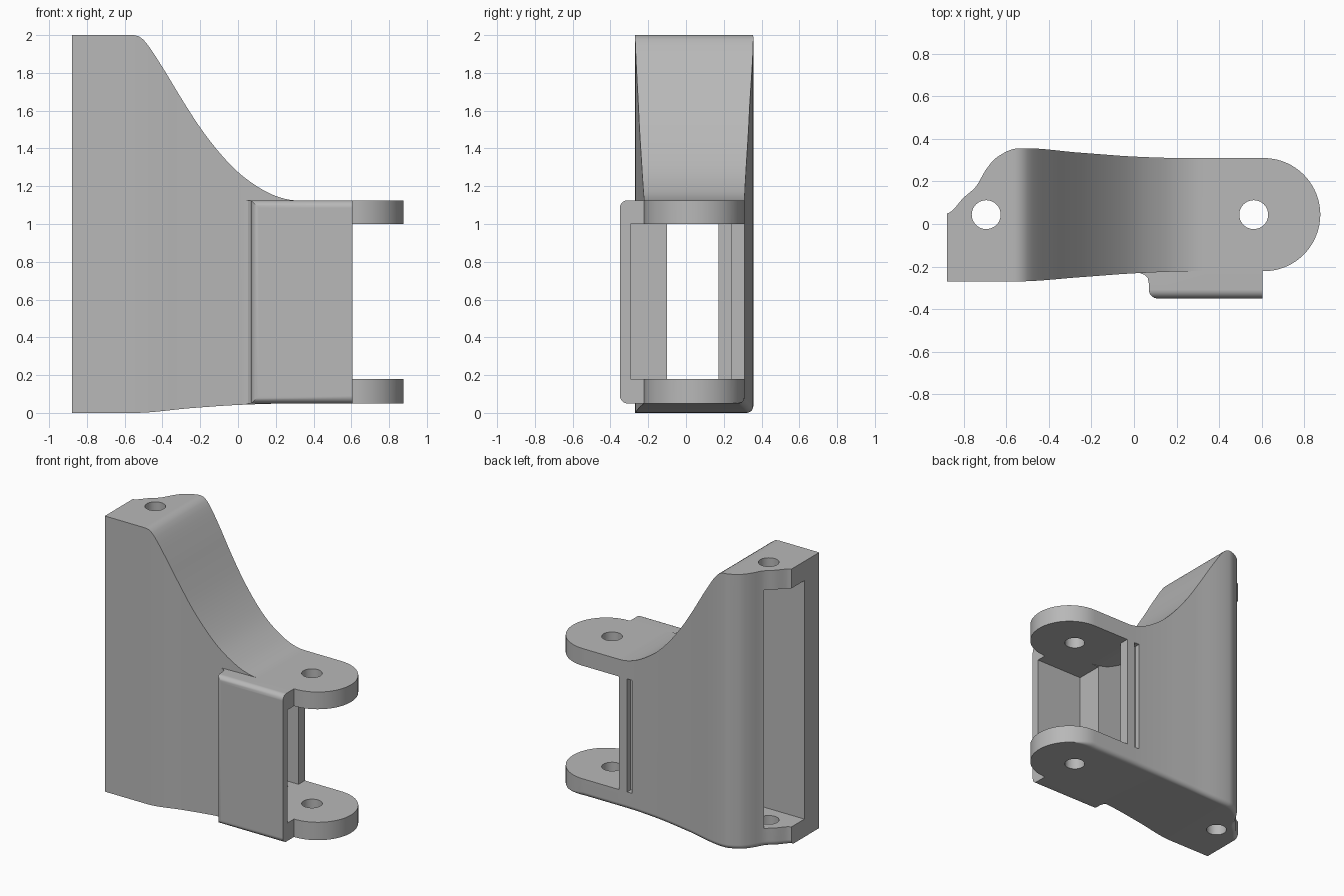
import bpy, bmesh, math

cube = bpy.data.objects.get("Cube")
if cube:
    bpy.data.objects.remove(cube, do_unlink=True)

grey = bpy.data.materials.new("plain_grey")
grey.use_nodes = True
COLOUR = (0.48, 0.48, 0.48, 1)
grey.diffuse_color = COLOUR
grey.node_tree.nodes["Principled BSDF"].inputs["Base Color"].default_value = COLOUR


def make_object(name, bm):
    bmesh.ops.recalc_face_normals(bm, faces=bm.faces)
    mesh = bpy.data.meshes.new(name)
    bm.to_mesh(mesh)
    bm.free()
    mesh.materials.append(grey)
    obj = bpy.data.objects.new(name, mesh)
    bpy.context.collection.objects.link(obj)
    return obj


def loft(rings):
    bm = bmesh.new()
    loops = [[bm.verts.new(p) for p in ring] for ring in rings]
    n = len(loops[0])
    for a, b in zip(loops, loops[1:]):
        for i in range(n):
            j = (i + 1) % n
            bm.faces.new((a[i], a[j], b[j], b[i]))
    bm.faces.new(loops[0])
    bm.faces.new(loops[-1])
    return bm


def box(name, x, y, z):
    ring = lambda h: [(x[0], y[0], h), (x[1], y[0], h), (x[1], y[1], h), (x[0], y[1], h)]
    return make_object(name, loft([ring(z[0]), ring(z[1])]))


def smooth_curve(points):
    """Cubic curve through the points, level beyond both ends."""
    def slope(i):
        if i in (0, len(points) - 1):
            return 0
        (x0, y0), (x1, y1) = points[i - 1], points[i + 1]
        return (y1 - y0) / (x1 - x0)

    def value(x):
        if x <= points[0][0]:
            return points[0][1]
        for i, ((x0, y0), (x1, y1)) in enumerate(zip(points, points[1:])):
            if x <= x1:
                d = x1 - x0
                t = (x - x0) / d
                return ((2*t**3 - 3*t**2 + 1) * y0 + (t**3 - 2*t**2 + t) * d * slope(i)
                        + (3*t**2 - 2*t**3) * y1 + (t**3 - t**2) * d * slope(i + 1))
        return points[-1][1]
    return value


def boolean(target, other, mode):
    mod = target.modifiers.new("bool", 'BOOLEAN')
    mod.operation, mod.solver, mod.object = mode, 'EXACT', other
    bpy.context.view_layer.objects.active = target
    bpy.ops.object.modifier_apply(modifier=mod.name)
    bpy.data.objects.remove(other, do_unlink=True)


# Outer shape along the length
top = smooth_curve([(-0.56, 2), (-0.5, 1.975), (-0.4, 1.83), (-0.3, 1.665), (-0.2, 1.51),
                    (-0.1, 1.38), (0, 1.275), (0.1, 1.2), (0.2, 1.148), (0.31, 1.125)])
bottom = smooth_curve([(-0.55, 0), (-0.25, 0.025), (0, 0.042), (0.3, 0.05)])
front = smooth_curve([(-0.55, -0.27), (-0.25, -0.25), (0, -0.232), (0.3, -0.222)])
back = smooth_curve([(-0.88, 0.05), (-0.8, 0.125), (-0.74, 0.18), (-0.7, 0.25), (-0.65, 0.31),
                     (-0.55, 0.355), (-0.25, 0.335), (0, 0.317), (0.25, 0.31)])
LUG_X, LUG_Y, LUG_R = 0.61, 0.044, 0.266


def section(x, y0, y1, r):
    z0, z1 = bottom(x), top(x)
    ring = [(x, y0, z0), (x, y0, z1), (x, y1, z1)]
    for k in range(7):
        a = math.pi / 2 * k / 6
        ring.append((x, y1 - r + r * math.cos(a), z0 + r - r * math.sin(a)))
    return ring


rings = []
for i in range(25):
    x = -0.88 + 0.33 * i / 24
    rings.append(section(x, front(x), back(x), 0.035))
for i in range(1, 49):
    x = -0.55 + (LUG_X + 0.55) * i / 48
    rings.append(section(x, front(x), back(x), 0.035))
for i in range(1, 19):
    a = math.radians(88) * i / 18
    w = LUG_R * math.cos(a)
    rings.append(section(LUG_X + LUG_R * math.sin(a), LUG_Y - w, LUG_Y + w,
                         max(0.003, 0.035 * (1 - i / 8))))
body = make_object("bracket_body", loft(rings))

# Raised front plate with rounded outer edges
outline = [(0.02, -0.2), (0.03, -0.232), (0.052, -0.24), (0.065, -0.255), (0.07, -0.28),
           (0.07, -0.35), (0.605, -0.35), (0.605, -0.2)]
bm = loft([[(x, y, z) for x, y in outline] for z in (0.05, 1.125)])
rounded = [e for e in bm.edges
           if all(v.co.y < -0.34 for v in e.verts) and any(v.co.x < 0.1 for v in e.verts)]
bmesh.ops.bevel(bm, geom=rounded, offset=0.04, segments=5, profile=0.5, affect='EDGES')
boolean(body, make_object("front_plate", bm), 'UNION')


# Hollow that runs the whole length under the curved top
def ceiling(x):
    s = (top(x + 0.01) - top(x - 0.01)) / 0.02
    return max(1.0, min(1.86, top(x) - 0.125 * math.sqrt(1 + s * s)))


xs = [-1] + [-0.85 + 0.03 * i for i in range(41)] + [1]
profile = [(x, bottom(x) + 0.13) for x in xs] + [(x, ceiling(x)) for x in reversed(xs)]
hollow = loft([[(x, y, z) for x, z in profile] for y in (-0.1, 0.172)])
boolean(body, make_object("hollow_cutter", hollow), 'DIFFERENCE')

# Fork opening, pocket behind the plate, thinned back wall and back slot
GAP = (0.18, 1.0)
for name, x, y in (("fork_cutter", (0.32, 1), (-0.05, 0.5)),
                   ("pocket_cutter", (0.23, 1), (-0.295, 0)),
                   ("back_wall_cutter", (0.13, 1), (0, 0.237)),
                   ("slot_cutter", (0.215, 0.255), (0.27, 0.5))):
    boolean(body, box(name, x, y, GAP), 'DIFFERENCE')

# Pin holes through both ends
for x in (-0.695, 0.563):
    circle = [(x + 0.068 * math.cos(math.tau * k / 40), LUG_Y + 0.068 * math.sin(math.tau * k / 40))
              for k in range(40)]
    hole = loft([[(px, py, z) for px, py in circle] for z in (-0.5, 2.5)])
    boolean(body, make_object("hole_cutter", hole), 'DIFFERENCE')

# Smooth curves, crisp edges
bpy.ops.object.select_all(action='DESELECT')
body.select_set(True)
bpy.context.view_layer.objects.active = body
bpy.ops.object.shade_smooth_by_angle(angle=math.radians(28))
weighted = body.modifiers.new("weighted_normals", 'WEIGHTED_NORMAL')
weighted.keep_sharp = True
